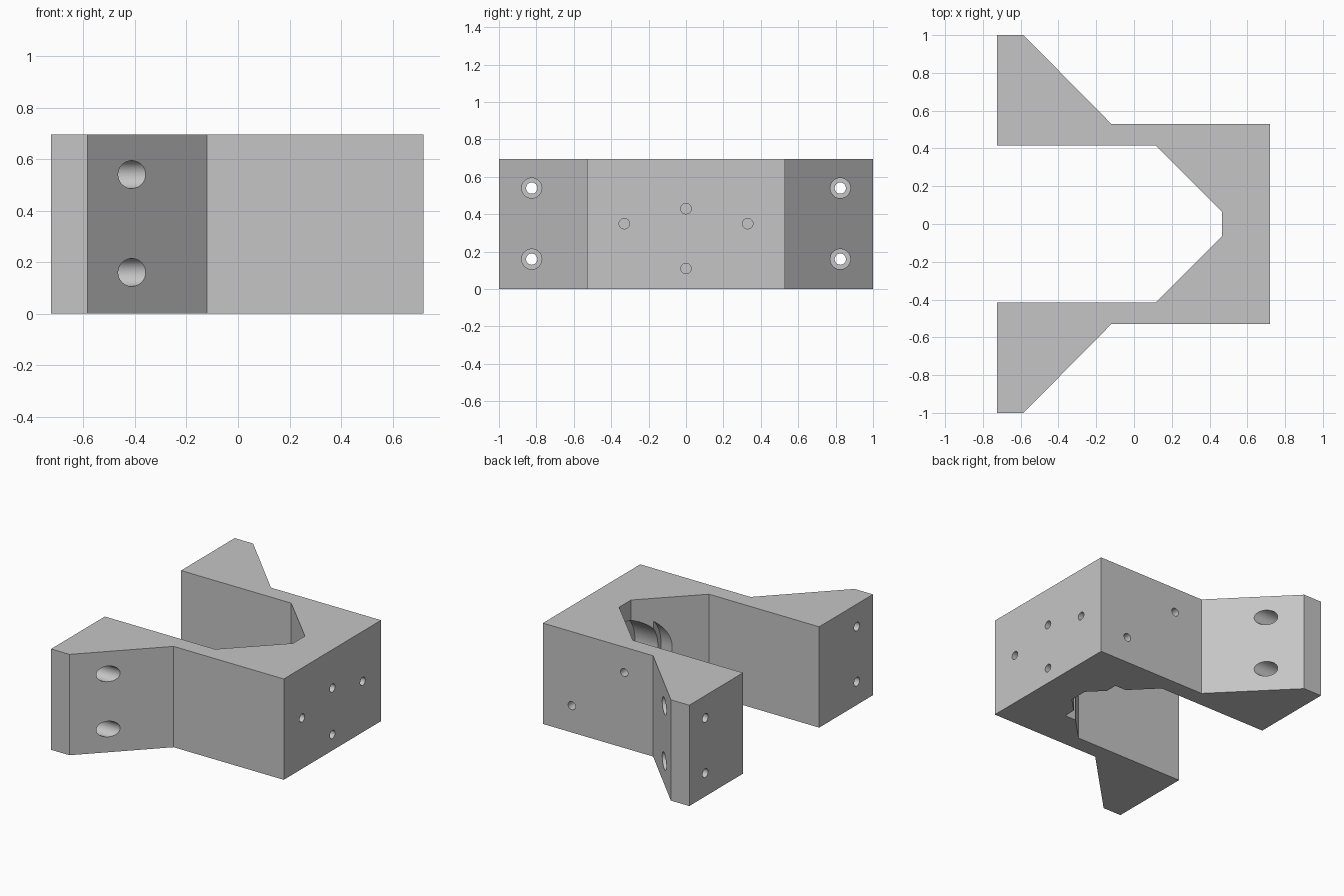
import bpy, bmesh, math
from mathutils import Matrix, Vector

old = bpy.data.objects.get("Cube")
if old:
    bpy.data.objects.remove(old, do_unlink=True)

HEIGHT = 0.695

grey = bpy.data.materials.new("plain_grey")
grey.use_nodes = True
grey.diffuse_color = (0.56, 0.56, 0.56, 1)
grey.node_tree.nodes["Principled BSDF"].inputs["Base Color"].default_value = (0.56, 0.56, 0.56, 1)


def finish(bm, name):
    bmesh.ops.recalc_face_normals(bm, faces=bm.faces)
    mesh = bpy.data.meshes.new(name)
    bm.to_mesh(mesh)
    bm.free()
    mesh.materials.append(grey)
    obj = bpy.data.objects.new(name, mesh)
    bpy.context.scene.collection.objects.link(obj)
    return obj


def rod(name, start, end, radius, segments=40):
    """Round cutter running from start to end."""
    a, b = Vector(start), Vector(end)
    turn = (b - a).to_track_quat('Z', 'Y').to_matrix().to_4x4()
    bm = bmesh.new()
    bmesh.ops.create_cone(bm, cap_ends=True, segments=segments, radius1=radius,
                          radius2=radius, depth=(b - a).length,
                          matrix=Matrix.Translation((a + b) / 2) @ turn)
    return finish(bm, name)


def box(name, low, high):
    a, b = Vector(low), Vector(high)
    bm = bmesh.new()
    bmesh.ops.create_cube(bm, size=1, matrix=Matrix.Translation((a + b) / 2)
                          @ Matrix.Diagonal((*(b - a), 1)))
    return finish(bm, name)


# Bracket body: half outline mirrored across y, then raised
half = [(0.72, 0.53), (-0.12, 0.53), (-0.585, 1.0), (-0.725, 1.0),
        (-0.725, 0.415), (0.115, 0.415), (0.465, 0.065)]
outline = half + [(x, -y) for x, y in reversed(half)]
bm = bmesh.new()
base = bm.faces.new([bm.verts.new((x, y, 0)) for x, y in outline])
raised = bmesh.ops.extrude_face_region(bm, geom=[base])["geom"]
bmesh.ops.translate(bm, vec=(0, 0, HEIGHT),
                    verts=[v for v in raised if isinstance(v, bmesh.types.BMVert)])
body = finish(bm, "bracket_body")

cutters = []

# Counterbored mounting holes in both flanges
for side in (-1, 1):
    for z in (0.16, 0.54):
        y = side * 0.825
        cutters.append(rod("flange_hole", (-0.9, y, z), (-0.3, y, z), 0.03))
        cutters.append(rod("flange_counterbore", (-0.58, y, z), (-0.1, y, z), 0.054))

# Blind screw holes in the end face
for y, z in ((-0.33, 0.35), (0.33, 0.35), (0, 0.43), (0, 0.11)):
    cutters.append(rod("end_hole", (0.64, y, z), (0.9, y, z), 0.028))

# Blind screw holes in the back wall
for x, z in ((0.50, 0.185), (0.10, 0.52)):
    cutters.append(rod("back_hole", (x, 0.46, z), (x, 0.7, z), 0.028))

# Arched recess in the throat, open below, with a deeper round bore
cutters.append(rod("arch_recess", (0, 0, 0.35), (0.365, 0, 0.35), 0.25, 64))
cutters.append(box("arch_slot", (0, -0.25, -0.1), (0.365, 0.25, 0.35)))
cutters.append(rod("round_bore", (0, 0, 0.35), (0.54, 0, 0.35), 0.215, 64))

for cutter in cutters:
    mod = body.modifiers.new(cutter.name, 'BOOLEAN')
    mod.operation = 'DIFFERENCE'
    mod.solver = 'EXACT'
    mod.object = cutter

# Bake the cuts and drop the cutters
bpy.context.view_layer.update()
cut_mesh = bpy.data.meshes.new_from_object(
    body.evaluated_get(bpy.context.evaluated_depsgraph_get()))
body.modifiers.clear()
body.data = cut_mesh
body.data.materials.clear()
body.data.materials.append(grey)
for poly in body.data.polygons:
    poly.material_index = 0
for cutter in cutters:
    bpy.data.objects.remove(cutter, do_unlink=True)

bpy.ops.object.select_all(action='DESELECT')
body.select_set(True)
bpy.context.view_layer.objects.active = body
bpy.ops.object.shade_smooth_by_angle(angle=math.radians(25))
